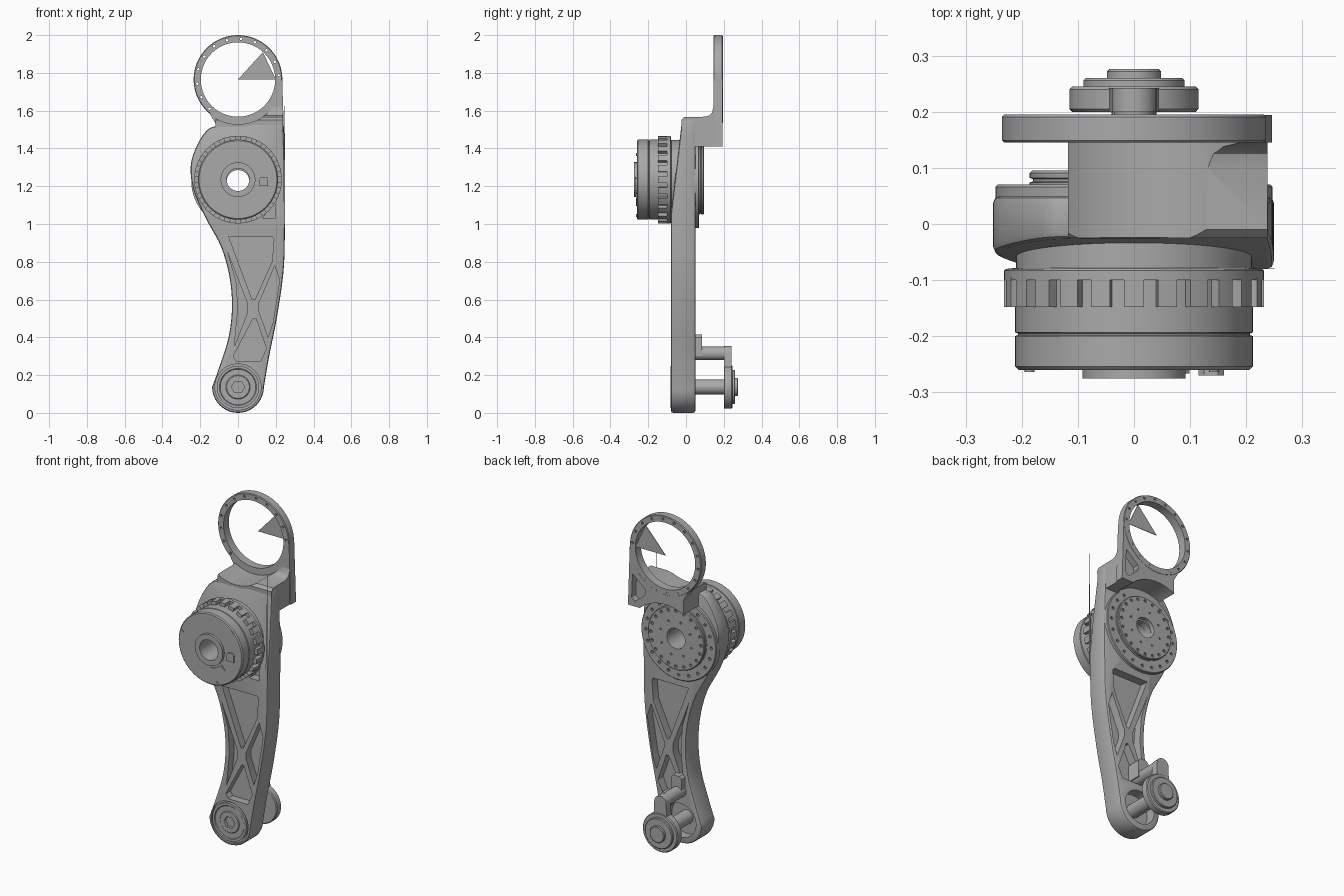
import bpy, bmesh
from math import sin, cos, pi, radians, tau
from mathutils import Vector

cube = bpy.data.objects.get("Cube")
if cube:
    bpy.data.objects.remove(cube)

metal = bpy.data.materials.new("grey_metal")
metal.use_nodes = True
grey = (0.4, 0.4, 0.4, 1)
metal.diffuse_color = grey
metal.node_tree.nodes["Principled BSDF"].inputs["Base Color"].default_value = grey

HUB_Z, RING_Z, FOOT_Z = 1.235, 1.765, 0.137
parts = []


def finish(name, bm):
    bmesh.ops.remove_doubles(bm, verts=bm.verts, dist=1e-5)
    bmesh.ops.recalc_face_normals(bm, faces=bm.faces)
    mesh = bpy.data.meshes.new(name)
    bm.to_mesh(mesh)
    bm.free()
    obj = bpy.data.objects.new(name, mesh)
    bpy.context.collection.objects.link(obj)
    mesh.materials.append(metal)
    parts.append(obj)
    return obj


def add_prism(bm, outline, start, end, place=lambda a, b, d: (a, d, b)):
    """Extrude a flat outline; by default it lies in xz and runs along y."""
    low = [bm.verts.new(place(a, b, start)) for a, b in outline]
    high = [bm.verts.new(place(a, b, end)) for a, b in outline]
    bm.faces.new(low)
    bm.faces.new(high[::-1])
    for i in range(len(low)):
        j = (i + 1) % len(low)
        bm.faces.new((low[i], high[i], high[j], low[j]))


def prisms(name, items, **kw):
    bm = bmesh.new()
    for outline, start, end in items:
        add_prism(bm, outline, start, end, **kw)
    return finish(name, bm)


def lathe(name, z, profile, bore=0, segs=64):
    """Turn a (radius, y) profile around a y axis at height z."""
    bm = bmesh.new()
    pts = [(bore, profile[0][1])] + profile + [(bore, profile[-1][1])]
    vs = [bm.verts.new((r, y, z)) for r, y in pts]
    es = [bm.edges.new(p) for p in zip(vs, vs[1:])]
    if bore:
        es.append(bm.edges.new((vs[-1], vs[0])))
    bmesh.ops.spin(bm, geom=vs + es, cent=(0, 0, z), axis=(0, 1, 0),
                   angle=tau, steps=segs)
    return finish(name, bm)


def circle(r, x, z, n=64, a0=0, sweep=tau):
    return [(x + r * cos(a0 + sweep * i / n), z + r * sin(a0 + sweep * i / n)) for i in range(n)]


def bolt_holes(count, r, z, size, y0, y1, phase=0):
    spots = circle(r, 0, z, count, phase)
    return [(circle(size, x, h, 10), y0, y1) for x, h in spots]


def spline(points, steps=5):
    """Smooth curve through the points, without the last one."""
    p = [Vector(q) for q in points]
    p = [p[0] * 2 - p[1]] + p + [p[-1] * 2 - p[-2]]
    out = []
    for a, b, c, d in zip(p, p[1:], p[2:], p[3:]):
        for i in range(steps):
            t = i / steps
            q = 2 * b + (c - a) * t + (2 * a - 5 * b + 4 * c - d) * t * t
            out.append(tuple((q + (3 * b - a - 3 * c + d) * t ** 3) / 2))
    return out


def cut(obj, items):
    """Subtract prisms from an object and bake the result."""
    cutter = prisms("cutter", items)
    mod = obj.modifiers.new("cut", 'BOOLEAN')
    mod.object, mod.operation, mod.solver = cutter, 'DIFFERENCE', 'EXACT'
    bpy.context.view_layer.update()
    graph = bpy.context.evaluated_depsgraph_get()
    baked = bpy.data.meshes.new_from_object(obj.evaluated_get(graph))
    obj.modifiers.clear()
    obj.data = baked
    parts.remove(cutter)
    bpy.data.objects.remove(cutter)


# Arm: curved plate with a sloping upper front
left = [(-.1, 1.522), (-.16, 1.5), (-.215, 1.42), (-.25, 1.31), (-.235, 1.18), (-.17, 1.03),
        (-.09, .88), (-.045, .72), (-.032, .56), (-.05, .4), (-.1, .24), (-.137, FOOT_Z)]
right = [(.137, FOOT_Z), (.165, .3), (.205, .5), (.24, .74), (.248, .95), (.248, 1.25), (.238, 1.56)]
top = [(.238, 1.56), (.12, 1.545), (.03, 1.522)]
outline = spline(left) + circle(.137, 0, FOOT_Z, 24, pi, pi) + spline(right) + top
bm = bmesh.new()
add_prism(bm, outline, -.08, .05)
res = bmesh.ops.bisect_plane(bm, geom=bm.verts[:] + bm.edges[:] + bm.faces[:], clear_outer=True,
                             plane_co=(0, -.08, 1.05), plane_no=(0, -.51, .06))
bmesh.ops.holes_fill(bm, edges=[e for e in res["geom_cut"] if isinstance(e, bmesh.types.BMEdge)])
arm = finish("arm", bm)
bev = arm.modifiers.new("round", 'BEVEL')
bev.width, bev.segments, bev.limit_method, bev.angle_limit = .012, 2, 'ANGLE', radians(40)

# Pockets on both faces leave a crossed brace and a thin web
pockets = [
    [(-.05, .935), (.18, .935), (.19, .92), (.18, .8), (.09, .6), (.075, .6)],
    [(-.055, .85), (.05, .58), (.05, .53), (-.02, .35), (0, .55), (-.01, .7)],
    [(.195, .78), (.22, .7), (.185, .48), (.16, .4), (.11, .54), (.11, .58)],
    [(.08, .5), (.095, .5), (.15, .34), (.12, .275), (-.01, .275), (-.025, .3)],
]
cuts = [(p, -.2, -.035) for p in pockets] + [(p, 0, .2) for p in pockets]
cuts += [(circle(.06, 0, HUB_Z), -.2, .2),
         (circle(.122, 0, FOOT_Z), -.2, -.065), (circle(.1, 0, FOOT_Z), -.01, .2),
         ([(.13, 1.03), (.195, 1.03), (.195, 1.12)], -.2, -.03)]
cut(arm, cuts)
prisms("edge_spike", [([(.236, 1), (.25, 1), (.25, 1.76)], -.08, -.079)])

# Foot: flush cap with a hex socket
cap = lathe("foot_cap", FOOT_Z, [(.06, -.082), (.064, -.078), (.094, -.078), (.098, -.082),
                                 (.112, -.082), (.112, -.05)])
cut(cap, [(circle(.035, 0, FOOT_Z, 6), -.2, -.066)])

# Rear of arm: round collar and bolted disc
collar = lathe("rear_collar", HUB_Z - .01, [(.247, .03), (.247, .066), (.243, .07)], .06)
cut(collar, bolt_holes(20, .215, HUB_Z - .01, .009, .055, .2))
disc = lathe("rear_disc", HUB_Z, [(.186, .05), (.186, .074), (.18, .076), (.18, .08),
                                  (.186, .082), (.186, .091), (.182, .095)], .06)
cut(disc, bolt_holes(20, .165, HUB_Z, .009, .08, .2) + bolt_holes(8, .105, HUB_Z, .006, .08, .2, .3))

# Front drum with toothed rim
lathe("drum", HUB_Z, [(.092, -.275), (.092, -.26), (.206, -.26), (.212, -.254), (.212, -.2),
                      (.207, -.198), (.207, -.195), (.212, -.193), (.212, -.1), (.232, -.1),
                      (.232, -.083), (.228, -.08), (.21, -.078), (.21, 0)], .06)
teeth = []
for i in range(24):
    a = tau * i / 24
    ring = circle(.232, 0, HUB_Z, 4, a - .075, .2) + circle(.2, 0, HUB_Z, 4, a + .075, -.2)
    teeth.append((ring, -.148, -.095))
prisms("drum_teeth", teeth)

# Small raised details on the drum face
arc = circle(.14, 0, HUB_Z, 8, 4.75, .85) + circle(.105, 0, HUB_Z, 8, 5.5, -.85)
prisms("drum_arc", [(arc, -.266, -.255)])
prisms("drum_lug", [([(.115, 1.2), (.16, 1.2), (.16, 1.24), (.15, 1.25), (.125, 1.25), (.115, 1.24)],
                     -.27, -.255)])
prisms("drum_screws", [(circle(.009, x, z, 12), -.264, -.255)
                       for x, z in circle(.195, 0, HUB_Z, 3, .75)])

# Shoulder block cradling the ring, with rear tab
block = prisms("shoulder_block", [([(-.02, 1.41), (-.025, 1.55), (-.01, 1.566), (.1, 1.568), (.125, 1.575),
                                    (.138, 1.59), (.145, 1.62), (.15, 1.62), (.15, 1.41)], -.118, .238)],
               place=lambda a, b, d: (d, a, b))
cut(block, [(circle(.237, 0, RING_Z), -.5, .146)])
tab = prisms("ring_tab", [([(.234, RING_Z), (.246, 1.41), (-.118, 1.41), (-.118, 1.53), (-.15, 1.585),
                            (0, 1.6)], .145, .194)])
pocket = [(.216, 1.6), (.222, 1.46), (.2, 1.44), (.14, 1.49), (.13, 1.51), (.135, 1.53)]
for piece in (block, tab):
    cut(piece, [(circle(.197, 0, RING_Z), -.5, .5)])
    cut(piece, [(circle(.25, 0, HUB_Z - .01), .07, .5)])
    cut(piece, [(pocket, .155, .5)])

# Ring with bolt holes and thin wedge plate
ring = lathe("ring", RING_Z, [(.231, .145), (.235, .149), (.235, .191), (.231, .195)], .197)
cut(ring, bolt_holes(18, .216, RING_Z, .007, 0, .5, .1))
prisms("wedge_plate", [([(0, RING_Z), (.2, RING_Z), (.132, RING_Z + .145)], .188, .191)])

# Rear roller on a shaft, tied to the arm by a link and rod
lathe("roller_shaft", FOOT_Z, [(.04, -.03), (.04, .22)], segs=32)
lathe("roller", FOOT_Z, [(.11, .2), (.115, .205), (.115, .24), (.11, .245), (.09, .245), (.09, .256),
                         (.086, .26), (.048, .26), (.048, .272), (.044, .276)])
link = [(-.06, FOOT_Z), (.06, FOOT_Z), (.04, .27)] + circle(.04, 0, .315, 10, 0, pi) + [(-.04, .27)]
prisms("roller_link", [(link, .2, .242)])
lathe("link_rod", .315, [(.036, -.01), (.036, .21)], segs=32)
prisms("rod_bracket", [([(-.03, .3), (.04, .3), (.04, .4), (.025, .415), (-.015, .415), (-.03, .4)],
                        -.01, .085)])

# Smooth curved surfaces, keep edges crisp
bpy.ops.object.select_all(action='DESELECT')
for obj in parts:
    obj.select_set(True)
bpy.context.view_layer.objects.active = arm
bpy.ops.object.shade_smooth_by_angle(angle=radians(30))
